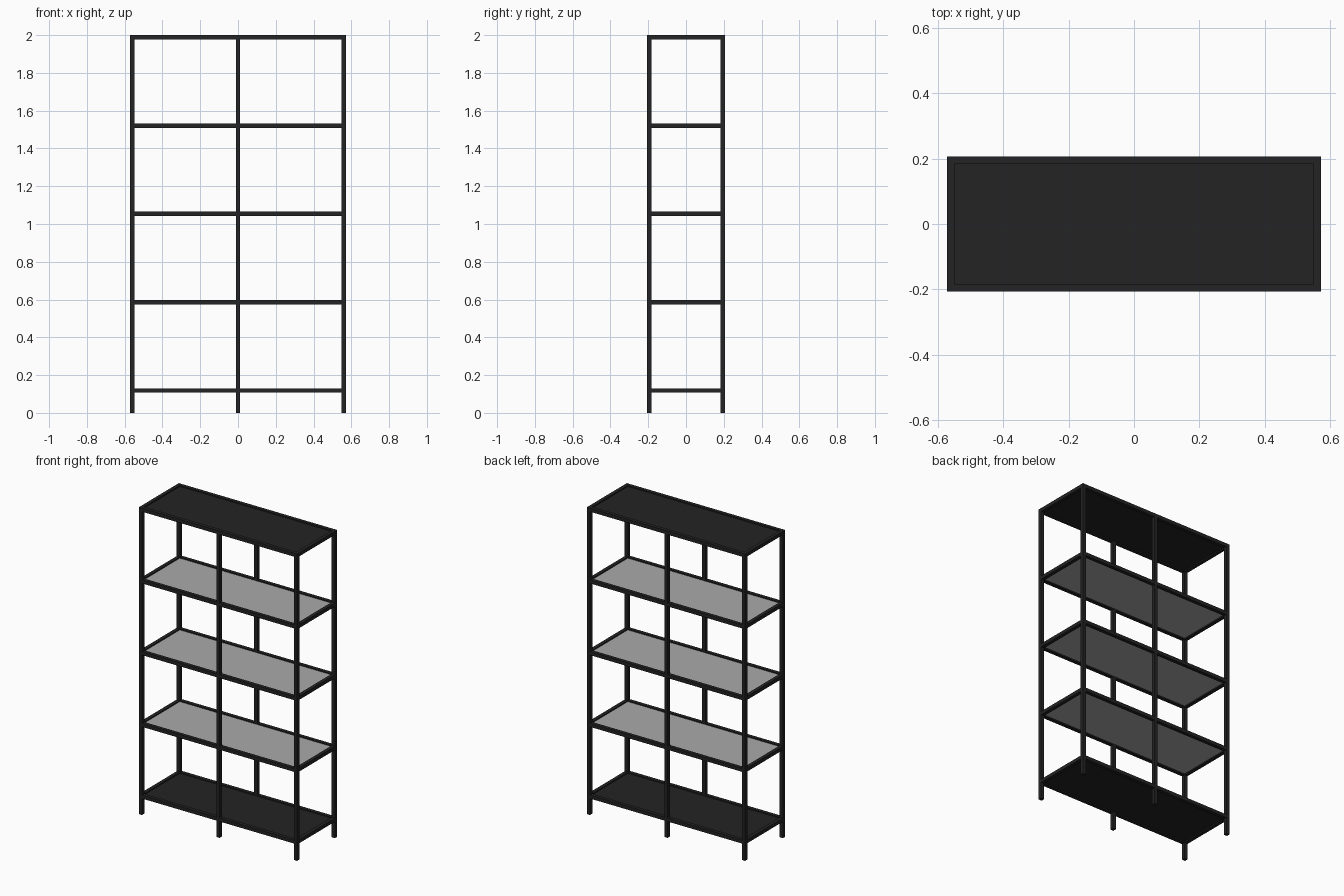
import bpy
import bmesh
from mathutils import Matrix, Vector

if "Cube" in bpy.data.objects:
    bpy.data.objects.remove(bpy.data.objects["Cube"])

W, D, H = 0.571, 0.206, 2.0      # half width, half depth, height
T = 0.023                        # square tube size
LEVELS = [0.13 + i * 0.4675 for i in range(5)]   # top of each shelf frame


def material(name, v):
    m = bpy.data.materials.new(name)
    m.diffuse_color = (v, v, v, 1)
    m.use_nodes = True
    m.node_tree.nodes["Principled BSDF"].inputs["Base Color"].default_value = m.diffuse_color
    return m


black = material("black metal", 0.0168)
grey = material("grey glass", 0.40)


def boxes(name, mat, spans):
    """One object made of axis-aligned boxes given as (low corner, high corner)."""
    bm = bmesh.new()
    for lo, hi in spans:
        lo, hi = Vector(lo), Vector(hi)
        bmesh.ops.create_cube(
            bm, size=1,
            matrix=Matrix.Translation((lo + hi) / 2) @ Matrix.Diagonal((*(hi - lo), 1)))
    me = bpy.data.meshes.new(name)
    bm.to_mesh(me)
    bm.free()
    me.materials.append(mat)
    ob = bpy.data.objects.new(name, me)
    bpy.context.collection.objects.link(ob)
    return ob


# Upright posts: left, middle and right, at the front and back
for xname, x in (("left", -W + T / 2), ("middle", 0), ("right", W - T / 2)):
    for yname, y in (("front", -D + T / 2), ("back", D - T / 2)):
        boxes(f"{yname}_{xname}_post", black,
              [((x - T / 2, y - T / 2, 0), (x + T / 2, y + T / 2, H))])

for i, top in enumerate(LEVELS):
    z0 = top - T
    # Shelf frame: rails fitted between the posts
    rails = []
    for y in (-D, D - T):
        rails.append(((-W + T, y, z0), (-T / 2, y + T, top)))
        rails.append(((T / 2, y, z0), (W - T, y + T, top)))
    for x in (-W, W - T):
        rails.append(((x, -D + T, z0), (x + T, D - T, top)))
    boxes(f"shelf_frame_{i + 1}", black, rails)

    # Thin panel set inside the frame: metal at the ends, glass between
    solid = i in (0, len(LEVELS) - 1)
    boxes(f"{'metal' if solid else 'glass'}_panel_{i + 1}", black if solid else grey,
          [((-W + T, -D + T, top - 0.015), (W - T, D - T, top - 0.007))])
